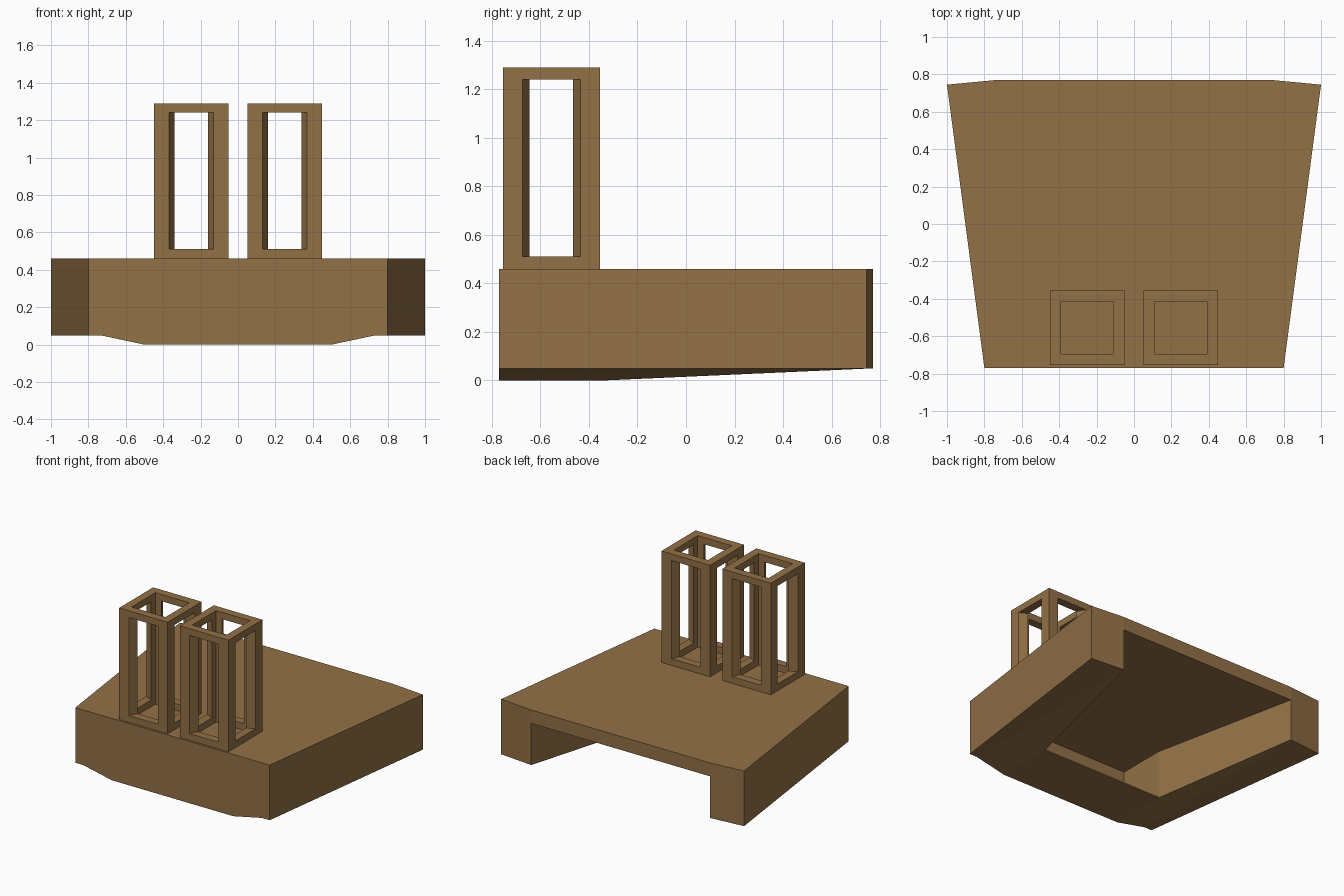
import bpy, bmesh
from math import pi
from mathutils import Matrix, Vector

old = bpy.data.objects.get("Cube")
if old:
    bpy.data.objects.remove(old, do_unlink=True)

BROWN = (0.29, 0.165, 0.062, 1)
brown = bpy.data.materials.new("warm brown")
brown.use_nodes = True
brown.diffuse_color = BROWN
brown.node_tree.nodes["Principled BSDF"].inputs["Base Color"].default_value = BROWN


def finish(bm, name, location=(0, 0, 0)):
    bmesh.ops.remove_doubles(bm, verts=bm.verts, dist=0.0005)
    bmesh.ops.recalc_face_normals(bm, faces=bm.faces)
    mesh = bpy.data.meshes.new(name)
    bm.to_mesh(mesh)
    bm.free()
    mesh.materials.append(brown)
    obj = bpy.data.objects.new(name, mesh)
    obj.location = location
    bpy.context.collection.objects.link(obj)
    return obj


# Body: tapered block with a channel underneath that is open at the back
TOP, CEILING, LEG, LIP = 0.46, 0.36, 0.05, 0.01
FRONT, BACK, SIDE_BACK = -0.77, 0.77, 0.745
INNER_FRONT, LIP_BACK = -0.70, -0.34
half = {
    "a": (0.8, FRONT, TOP), "b": (1, SIDE_BACK, TOP), "c": (0.735, BACK, TOP),
    "d": (0.8, FRONT, LEG), "e": (1, SIDE_BACK, LEG), "f": (0.735, BACK, LEG),
    "g": (0.735, FRONT, LEG), "h": (0.5, FRONT, 0), "i": (0.5, LIP_BACK, 0),
    "j": (0.735, BACK, CEILING), "k": (0.5, LIP_BACK, CEILING),
    "l": (0.5, INNER_FRONT, CEILING), "m": (0.5, INNER_FRONT, LIP),
    "n": (0.5, LIP_BACK, LIP),
}
bm = bmesh.new()
left = {k: bm.verts.new(p) for k, p in half.items()}
right = {k: bm.verts.new((-p[0], p[1], p[2])) for k, p in half.items()}
# side, back of leg, leg undersides, channel walls
for face in ("abed", "bcjfe", "defg", "gfih", "fjkni", "nklm"):
    for side in (left, right):
        bm.faces.new([side[k] for k in face])
# top, front, back lintel, channel ceiling, front wall and bottom lip
for face in ("abc", "adgh", "cj", "jkl", "lm", "mn", "ni", "ih"):
    bm.faces.new([left[k] for k in face] + [right[k] for k in reversed(face)])
finish(bm, "body")


# Towers: open square frames with a window in each side that narrows inward
HEIGHT, BAR = 0.83, 0.05


def loop(x, y, z0, z1):
    return [Vector(p) for p in ((-x, y, z0), (x, y, z0), (x, y, z1), (-x, y, z1))]


def tower(name, x):
    bm = bmesh.new()
    rings = [loop(0.2, -0.2, 0, HEIGHT), loop(0.12, -0.2, BAR, HEIGHT - BAR),
             loop(0.09, -0.14, BAR, HEIGHT - BAR), loop(0.14, -0.14, 0, HEIGHT)]
    for turn in range(4):
        rot = Matrix.Rotation(turn * pi / 2, 3, "Z")
        for r in range(4):
            here, there = rings[r], rings[(r + 1) % 4]
            # the last pair makes only the top and bottom rims
            for s in (range(4) if r < 3 else (0, 2)):
                t = (s + 1) % 4
                quad = (here[s], here[t], there[t], there[s])
                bm.faces.new([bm.verts.new(rot @ p) for p in quad])
    finish(bm, name, (x, -0.555, TOP))


tower("left_tower", 0.25)
tower("right_tower", -0.25)
